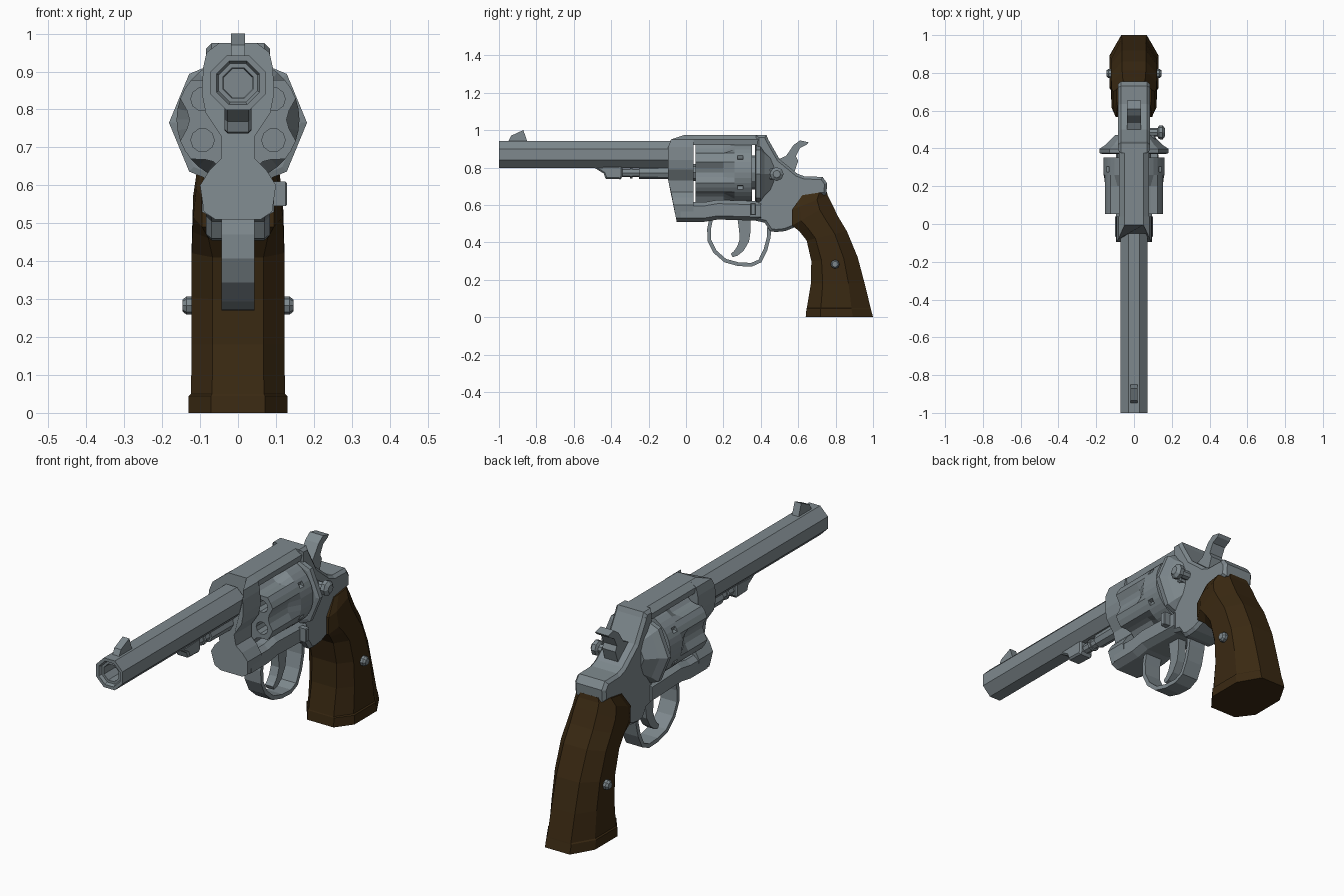
import bpy, bmesh, math
from mathutils import Vector

if "Cube" in bpy.data.objects:
    bpy.data.objects.remove(bpy.data.objects["Cube"])


def material(name, rgb):
    m = bpy.data.materials.new(name)
    m.diffuse_color = (*rgb, 1)
    m.use_nodes = True
    m.node_tree.nodes["Principled BSDF"].inputs["Base Color"].default_value = m.diffuse_color
    return m


STEEL = material("blue_grey_steel", (0.21, 0.25, 0.27))
WOOD = material("dark_brown_wood", (0.042, 0.022, 0.006))


def finish(name, bm, mat):
    bmesh.ops.recalc_face_normals(bm, faces=bm.faces)
    me = bpy.data.meshes.new(name)
    bm.to_mesh(me)
    bm.free()
    me.materials.append(mat)
    ob = bpy.data.objects.new(name, me)
    bpy.context.collection.objects.link(ob)
    return ob


def loft(name, rings, mat=STEEL):
    """Skin a list of equal-length point rings and cap both ends."""
    bm = bmesh.new()
    vs = [[bm.verts.new(p) for p in r] for r in rings]
    n = len(rings[0])
    for a, b in zip(vs, vs[1:]):
        for i in range(n):
            j = (i + 1) % n
            bm.faces.new((a[i], a[j], b[j], b[i]))
    bm.faces.new(vs[0])
    bm.faces.new(vs[-1])
    return finish(name, bm, mat)


def lathe(name, prof, centre, axis="y", n=8, turn=0.0, mat=STEEL):
    """Turned part: prof is (position along axis, radius)."""
    rings = []
    for d, r in prof:
        ring = []
        for i in range(n):
            a = turn + math.tau * i / n
            u, v = r * math.cos(a), r * math.sin(a)
            if axis == "y":
                ring.append((centre[0] + u, d, centre[1] + v))
            else:
                ring.append((d, centre[0] + u, centre[1] + v))
        rings.append(ring)
    return loft(name, rings, mat)


def prism(name, prof, hw, bevel=0.0, mat=STEEL, x=0.0):
    """Side (y, z) profile extruded across x with chamfered rims."""
    bm = bmesh.new()
    a = [bm.verts.new((x - hw, y, z)) for y, z in prof]
    b = [bm.verts.new((x + hw, y, z)) for y, z in prof]
    caps = [bm.faces.new(a), bm.faces.new(b)]
    for i in range(len(prof)):
        j = (i + 1) % len(prof)
        bm.faces.new((a[i], a[j], b[j], b[i]))
    bmesh.ops.recalc_face_normals(bm, faces=bm.faces)
    if bevel:
        edges = list({e for f in caps for e in f.edges})
        bmesh.ops.bevel(bm, geom=edges, offset=bevel, segments=1,
                        affect='EDGES', clamp_overlap=True)
    return finish(name, bm, mat)


def mirrored(half):
    return half + [(-x, z) for x, z in reversed(half)]


# barrel with hollow muzzle
lathe("barrel", [(-0.05, .078), (-1, .078), (-1, .062), (-0.985, .055), (-0.985, .043), (-0.8, .04)],
      (0, .87), turn=math.pi / 8)
prism("front_sight", [(-.955, .93), (-.935, .97), (-.87, 1.0), (-.845, .93)], .018)

# ejector rod below the barrel
prism("rod_lug", [(-.5, .805), (-.44, .768), (-.43, .74), (-.35, .737), (-.34, .75), (-.34, .81)], .036, .008)
lathe("ejector_rod", [(-.36, .024), (-.3, .024), (-.3, .03), (-.285, .03), (-.285, .024), (-.25, .024),
                      (-.25, .033), (-.05, .035)], (0, .772))

# front post of the frame
post = mirrored([(.06, .51), (.09, .53), (.1, .6), (.075, .64), (.045, .67), (.045, .73),
                 (.085, .79), (.095, .84), (.092, .91), (.083, .95), (.05, .975)])


def front_y(z):
    if z > .96:
        return -.005
    if z > .94:
        return -.08
    return -.095 if z > .72 else -.05 - .04 * (z - .51) / .21


loft("frame_front", [[(x, front_y(z), z) for x, z in post], [(x, .04, z) for x, z in post]])

# top strap and lower bar around the cylinder
strap = mirrored([(.075, .92), (.08, .95), (.05, .975)])
loft("top_strap", [[(x, y, z) for x, z in strap] for y in (0, .43)])
bar = mirrored([(.06, .51), (.095, .53), (.095, .595), (.07, .615)])
loft("lower_bar", [[(x, y, z + dz) for x, z in bar] for y, dz in ((-.03, 0), (.1, 0), (.17, .012), (.4, .005))])

# rear of the frame
prism("frame_rear", [(.375, .515), (.42, .505), (.45, .46), (.48, .455), (.53, .46), (.58, .48), (.585, .575),
                     (.64, .64), (.75, .655), (.755, .715), (.73, .75), (.635, .752), (.595, .767),
                     (.5, .845), (.44, .95), (.43, .975), (.375, .975)], .084, .014)
lathe("recoil_shield", [(.37, .165), (.375, .182), (.398, .182), (.42, .15), (.47, .1)], (0, .765))

# fluted cylinder: flutes fade out toward the back
CZ = .773
rings = []
for y, depth in ((.052, .034), (.2, .034), (.26, 0), (.353, 0)):
    ring = []
    for k in range(36):
        a = math.radians(k * 10)
        r = .162 - depth * {0: 1, 1: .75, 5: .75}.get(k % 6, 0)
        ring.append((r * math.cos(a), y, CZ + r * math.sin(a)))
    rings.append(ring)
drum = loft("cylinder", rings)

# chambers and locking notches are cut out of it
for k in range(6):
    a = math.radians(30 + 60 * k)
    c, s = math.cos(a), math.sin(a)
    bore = lathe("cutter", [(.0, .031), (.3, .031)], (.108 * c, CZ + .108 * s), n=10)
    notch = lathe("cutter", [(.275, .014), (.305, .014)], (.16 * c, CZ + .16 * s), n=4, turn=a)
    for cutter in (bore, notch):
        mod = drum.modifiers.new("cut", 'BOOLEAN')
        mod.operation = 'DIFFERENCE'
        mod.object = cutter
        bpy.context.view_layer.objects.active = drum
        bpy.ops.object.modifier_apply(modifier=mod.name)
        bpy.data.objects.remove(cutter)
lathe("cylinder_pin", [(.03, .045), (.06, .045)], (0, CZ))
lathe("ratchet", [(.34, .09), (.375, .09)], (0, CZ), n=12)

# latch knob and cylinder stop, right side only
lathe("latch_knob", [(.07, .022), (.125, .022), (.132, .036), (.152, .037), (.165, .02)], (.485, .765), axis="x")
prism("latch_plate", [(.41, .735), (.47, .735), (.47, .795), (.41, .79)], .018, .006, x=.095)
prism("cylinder_stop", [(.345, .545), (.372, .545), (.372, .61), (.345, .61)], .022, .004, x=.107)

# hammer
prism("hammer", [(.44, .85), (.485, .84), (.535, .862), (.575, .92), (.61, .945), (.655, .935), (.645, .922),
                 (.61, .904), (.588, .86), (.6, .835), (.57, .75), (.46, .75)], .036)


def band(name, path, hw, t0, t1):
    """Strip of metal following a (y, z) path."""
    pts = [Vector(p) for p in path]
    rings = []
    for i, p in enumerate(pts):
        d = (pts[min(i + 1, len(pts) - 1)] - pts[max(i - 1, 0)]).normalized()
        f = i / (len(pts) - 1)
        nrm = Vector((-d.y, d.x)) * (t0 + (t1 - t0) * f)
        a, b = p + nrm, p - nrm
        rings.append([(-hw, *a), (hw, *a), (hw, *b), (-hw, *b)])
    return loft(name, rings)


# trigger guard and trigger
band("trigger_guard", [(.135, .53), (.123, .47), (.125, .41), (.155, .35), (.21, .302), (.28, .283), (.35, .28),
                       (.395, .3), (.425, .36), (.443, .43), (.445, .5)], .044, .01, .01)
band("trigger", [(.31, .54), (.315, .46), (.312, .41), (.29, .365), (.265, .34), (.245, .33)], .022, .036, .01)

# grip: front point, back point, half width, share of the width kept at the front edge
grip = [((.64, 0), (1, 0), .13, .55), ((.644, .045), (.988, .045), .13, .55),
        ((.646, .05), (.987, .05), .124, .55), ((.668, .18), (.955, .18), .122, .55),
        ((.67, .3), (.918, .32), .122, .55), ((.645, .41), (.86, .46), .122, .55),
        ((.605, .46), (.812, .54), .12, .65), ((.568, .49), (.778, .61), .118, .8),
        ((.567, .575), (.758, .65), .11, .88), ((.622, .652), (.752, .672), .092, .95)]
rings = []
for f, b, w, k in grip:
    f, b = Vector(f), Vector(b)
    half = [(0, k * w), (.22, w), (.7, w), (1, .52 * w)]
    pts = half + [(t, -x) for t, x in reversed(half)]
    rings.append([(x, *f.lerp(b, t)) for t, x in pts])
loft("grip", rings, WOOD)

# grip screws on both sides
for side in (-1, 1):
    lathe("grip_screw", [(side * .1, .024), (side * .136, .024), (side * .146, .016)], (.797, .283), axis="x")
